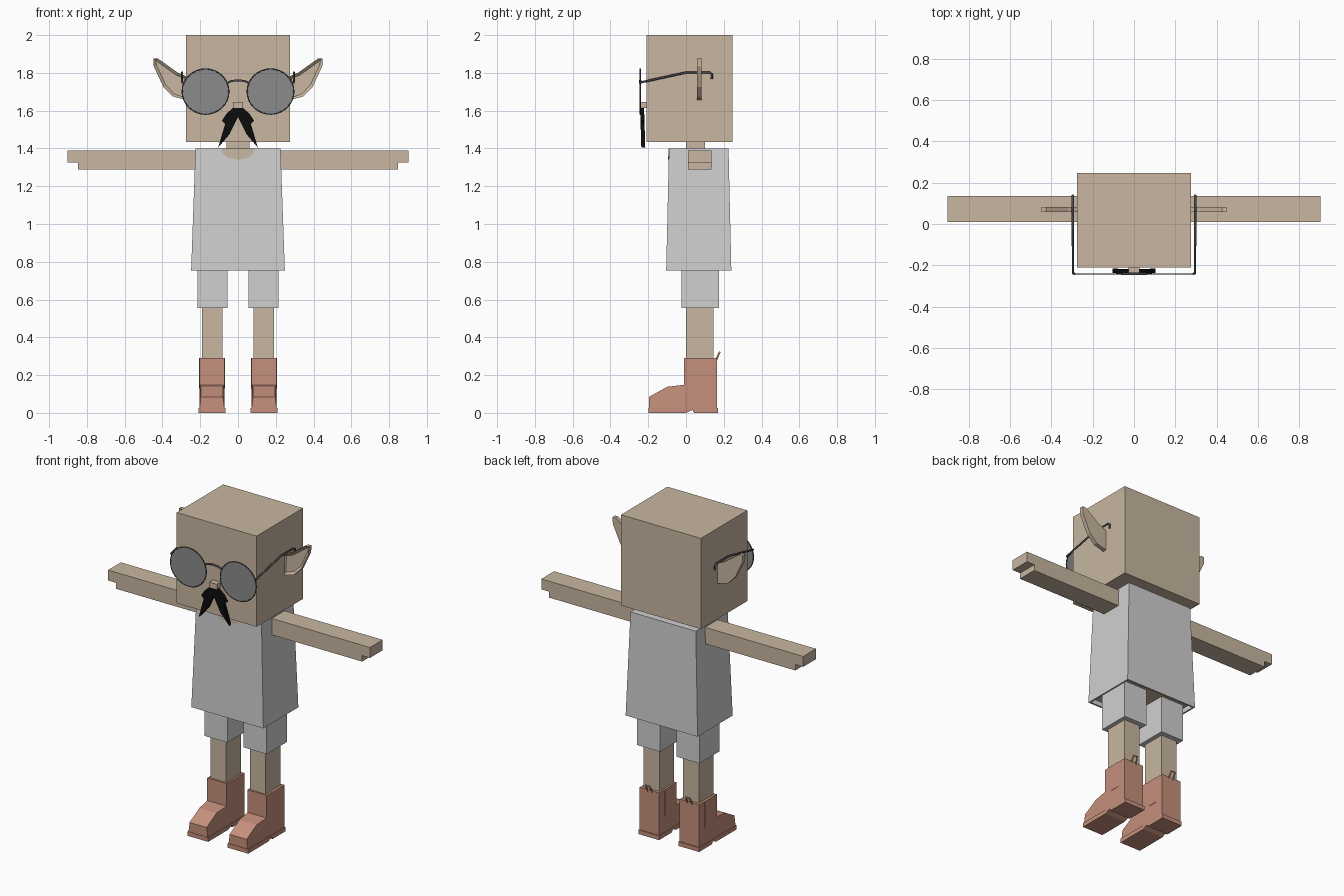
import bpy, bmesh
from math import pi
from mathutils import Vector

cube = bpy.data.objects.get("Cube")
if cube:
    bpy.data.objects.remove(cube, do_unlink=True)


def material(name, r, g, b):
    m = bpy.data.materials.new(name)
    m.use_nodes = True
    m.diffuse_color = (r, g, b, 1)
    m.node_tree.nodes["Principled BSDF"].inputs["Base Color"].default_value = (r, g, b, 1)
    return m


SKIN = material("tan skin", 0.58, 0.47, 0.355)
CLOTH = material("pale grey cloth", 0.63, 0.63, 0.63)
LEATHER = material("reddish leather", 0.56, 0.28, 0.2)
LENS = material("grey lens", 0.26, 0.26, 0.265)
METAL = material("dark metal", 0.07, 0.07, 0.075)
HAIR = material("black hair", 0.004, 0.004, 0.004)


def finish(name, bm, *mats):
    bmesh.ops.recalc_face_normals(bm, faces=bm.faces)
    me = bpy.data.meshes.new(name)
    bm.to_mesh(me)
    bm.free()
    for m in mats:
        me.materials.append(m)
    ob = bpy.data.objects.new(name, me)
    bpy.context.collection.objects.link(ob)
    return ob


def prism_mesh(points, axis, lo, hi):
    """Extrude a profile along x (points are y, z) or y (points are x, z)."""
    bm = bmesh.new()

    def place(p, d):
        return (d, p[0], p[1]) if axis == "x" else (p[0], d, p[1])

    face = bm.faces.new([bm.verts.new(place(p, lo)) for p in points])
    ext = bmesh.ops.extrude_face_region(bm, geom=[face])
    offset = Vector(place((0, 0), hi - lo))
    bmesh.ops.translate(bm, vec=offset, verts=[v for v in ext["geom"] if isinstance(v, bmesh.types.BMVert)])
    bmesh.ops.recalc_face_normals(bm, faces=bm.faces)
    return bm


def prism(name, points, axis, lo, hi, mat):
    return finish(name, prism_mesh(points, axis, lo, hi), mat)


def box(name, x, y, z, mat):
    x = sorted(x)
    return prism(name, [(x[0], z[0]), (x[1], z[0]), (x[1], z[1]), (x[0], z[1])], "y", *y, mat)


def wire(name, points, radius, mat):
    cu = bpy.data.curves.new(name, "CURVE")
    cu.dimensions = "3D"
    cu.bevel_depth = radius
    cu.bevel_resolution = 1
    cu.use_fill_caps = True
    sp = cu.splines.new("POLY")
    sp.points.add(len(points) - 1)
    for p, co in zip(sp.points, points):
        p.co = (*co, 1)
    cu.materials.append(mat)
    ob = bpy.data.objects.new(name, cu)
    bpy.context.collection.objects.link(ob)
    return ob


# Head, neck and nose
box("head", (-0.275, 0.275), (-0.21, 0.247), (1.435, 2), SKIN)
box("neck", (-0.06, 0.06), (0, 0.1), (1.33, 1.44), SKIN)
box("nose", (-0.026, 0.026), (-0.246, -0.205), (1.615, 1.647), SKIN)

# Tapered shirt with a hollow hem
bm = bmesh.new()
rings = [[bm.verts.new(c) for c in ((-w, y0, z), (w, y0, z), (w, y1, z), (-w, y1, z))]
         for w, y0, y1, z in ((0.248, -0.105, 0.24, 0.755), (0.225, -0.09, 0.225, 1.4))]
hem = bm.faces.new(rings[0])
bm.faces.new(rings[1])
for i in range(4):
    j = (i + 1) % 4
    bm.faces.new((rings[0][i], rings[0][j], rings[1][j], rings[1][i]))
bmesh.ops.recalc_face_normals(bm, faces=bm.faces)
bmesh.ops.inset_region(bm, faces=[hem], thickness=0.015)
ext = bmesh.ops.extrude_face_region(bm, geom=[hem])
bmesh.ops.translate(bm, vec=(0, 0, 0.03), verts=[v for v in ext["geom"] if isinstance(v, bmesh.types.BMVert)])
bmesh.ops.delete(bm, geom=[hem], context="FACES_ONLY")
for f in bm.faces:
    f.material_index = int(0.77 < f.calc_center_median().z < 0.8)
finish("shirt", bm, CLOTH, SKIN)

# Scooped neckline plate, leaning with the shirt front
scoop = [(-0.088, 1.4), (-0.08, 1.372), (-0.05, 1.35), (0, 1.341),
         (0.05, 1.35), (0.08, 1.372), (0.088, 1.4)]
bm = prism_mesh(scoop, "y", -0.093, -0.087)
for v in bm.verts:
    v.co.y -= (1.4 - v.co.z) * 0.023
finish("neckline", bm, SKIN)

ear = [(0.27, 1.78), (0.32, 1.802), (0.425, 1.877), (0.448, 1.877), (0.446, 1.835),
       (0.395, 1.725), (0.345, 1.675), (0.27, 1.655)]
arm = [(0.2, 1.288), (0.848, 1.288), (0.848, 1.325), (0.902, 1.325), (0.902, 1.39), (0.2, 1.39)]
whisker = [(0, 1.616), (0.025, 1.616), (0.06, 1.585), (0.085, 1.548), (0.068, 1.53),
           (0.105, 1.405), (0.045, 1.475), (0, 1.567)]
foot = [(-0.195, 0.02), (0, 0.02), (0, 0.15), (-0.1, 0.138), (-0.195, 0.085)]
sole = [(-0.198, 0), (0, 0), (0.035, 0.016), (0.042, 0), (0.17, 0), (0.17, 0.026), (-0.198, 0.026)]

for side, s in (("left", 1), ("right", -1)):
    def flip(points):
        return [(s * x, z) for x, z in points]

    # Pointed ear with a sunken front
    bm = prism_mesh(flip(ear), "y", 0.058, 0.083)
    front = [f for f in bm.faces if f.normal.y < -0.9]
    bmesh.ops.inset_region(bm, faces=front, thickness=0.016)
    bmesh.ops.translate(bm, vec=(0, 0.014, 0), verts=front[0].verts)
    finish(side + "_ear", bm, SKIN)

    # Arm with a stepped hand
    prism(side + "_arm", flip(arm), "y", 0.01, 0.135, SKIN)

    # Moustache half
    bm = prism_mesh(flip(whisker), "y", -0.243, -0.222)
    for v in bm.verts:
        v.co.y += (1.616 - v.co.z) * 0.03
    finish(side + "_moustache", bm, HAIR)

    # Trouser leg and bare leg
    box(side + "_trouser_leg", (s * 0.056, s * 0.215), (-0.025, 0.175), (0.555, 0.8), CLOTH)
    box(side + "_leg", (s * 0.082, s * 0.19), (0, 0.145), (0.27, 0.56), SKIN)

    # Boot: shaft, tapered foot, sole, side panels and pull loop
    c = s * 0.138
    box(side + "_boot_shaft", (c - 0.067, c + 0.067), (-0.01, 0.163), (0.02, 0.29), LEATHER)
    bm = prism_mesh(foot, "x", c - 0.067, c + 0.067)
    for v in bm.verts:
        if v.co.y < -0.05 and v.co.z > 0.05:
            v.co.x = c + (v.co.x - c) * 0.88
    finish(side + "_boot_foot", bm, LEATHER)
    prism(side + "_boot_sole", sole, "x", c - 0.071, c + 0.071, LEATHER)
    for label, d in (("inner", -s), ("outer", s)):
        x = c + d * 0.067
        box(f"{side}_boot_{label}_panel", (x - 0.002, x + 0.002), (0.05, 0.11), (0.13, 0.29), LEATHER)
    wire(side + "_boot_loop", [(c - 0.016, 0.16, 0.28), (c - 0.014, 0.178, 0.322),
                               (c + 0.014, 0.178, 0.322), (c + 0.016, 0.16, 0.28)], 0.005, LEATHER)

    # Round lens with a thin rim
    bm = bmesh.new()
    bmesh.ops.create_cone(bm, cap_ends=True, segments=32, radius1=0.124, radius2=0.124, depth=0.005)
    lens = finish(side + "_lens", bm, LENS)
    bpy.ops.mesh.primitive_torus_add(major_radius=0.123, minor_radius=0.004,
                                     major_segments=32, minor_segments=6)
    rim = bpy.context.object
    rim.name = side + "_lens_rim"
    rim.data.materials.append(METAL)
    for ob in (lens, rim):
        ob.rotation_euler.x = pi / 2
        ob.scale.y = 0.97
        ob.location = (s * 0.172, -0.242, 1.701)

    # Temple that hooks behind the ear
    wire(side + "_temple", [(s * 0.285, -0.242, 1.748), (s * 0.296, -0.238, 1.75),
                            (s * 0.296, 0, 1.802), (s * 0.296, 0.125, 1.802),
                            (s * 0.296, 0.138, 1.792), (s * 0.296, 0.136, 1.767)], 0.006, METAL)

# Arched bridge between the lenses
wire("glasses_bridge", [(-0.062, -0.242, 1.745), (-0.035, -0.242, 1.757), (0, -0.242, 1.761),
                        (0.035, -0.242, 1.757), (0.062, -0.242, 1.745)], 0.006, METAL)
